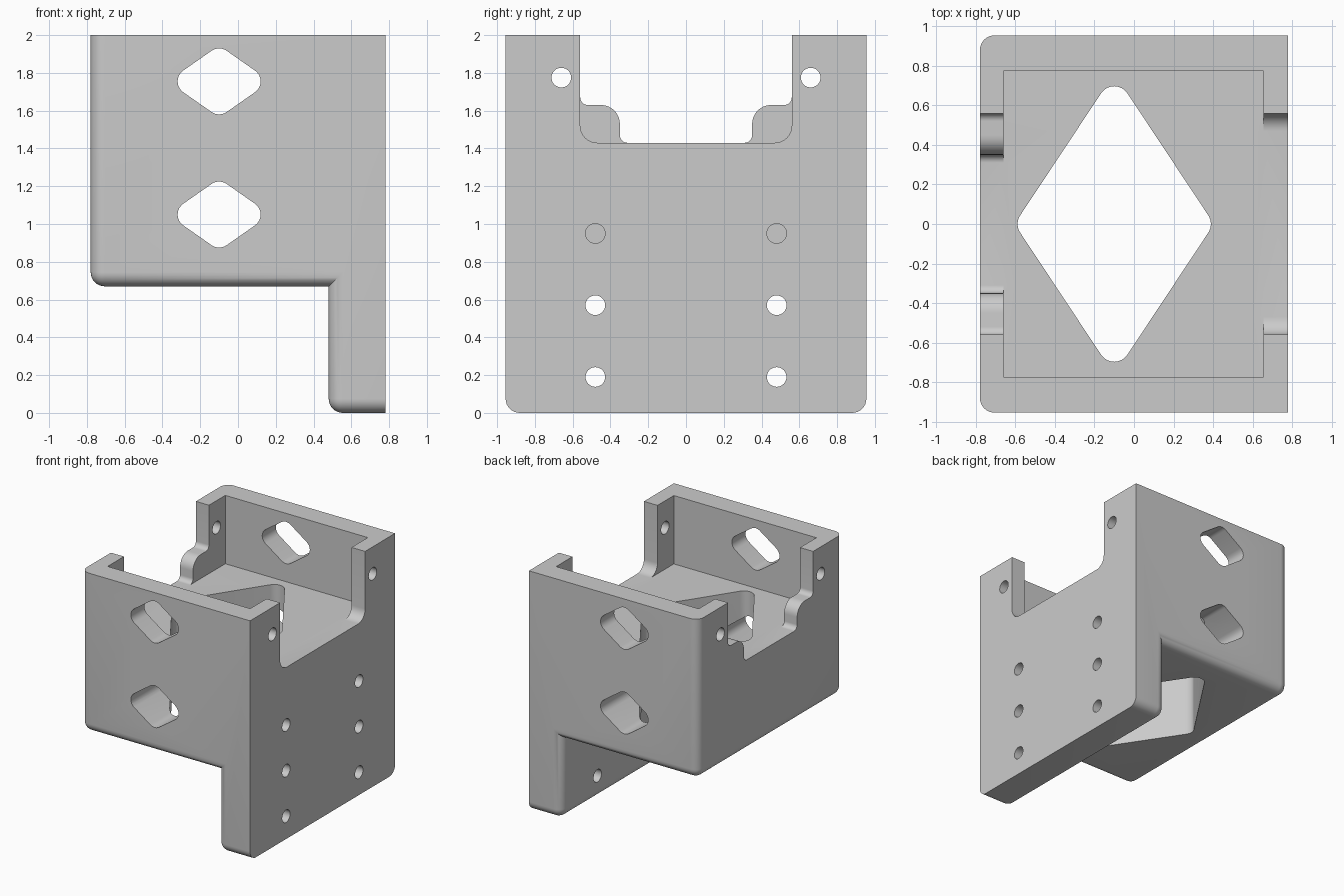
import bpy, bmesh, math
from mathutils import Vector

cube = bpy.data.objects.get("Cube")
if cube:
    bpy.data.objects.remove(cube, do_unlink=True)

# Main dimensions
HX, HY, TOP = 0.78, 0.955, 2.0
LEDGE, LEG_X = 0.67, 0.48        # underside of the box, inner face of the leg
FLOOR, ROUND = 1.43, 0.075

grey = bpy.data.materials.new("light_grey")
grey.use_nodes = True
colour = (0.6, 0.6, 0.6, 1)
grey.diffuse_color = colour
grey.node_tree.nodes["Principled BSDF"].inputs["Base Color"].default_value = colour


def rounded(corners, steps=8):
    """Turn (u, v, radius) corners into a polygon with arc fillets."""
    out = []
    for i, (u, v, r) in enumerate(corners):
        p = Vector((u, v))
        if r == 0:
            out.append(p)
            continue
        a = (Vector(corners[i - 1][:2]) - p).normalized()
        b = (Vector(corners[(i + 1) % len(corners)][:2]) - p).normalized()
        half = a.angle(b) / 2
        centre = p + (a + b).normalized() * (r / math.sin(half))
        start = p + a * (r / math.tan(half)) - centre
        end = p + b * (r / math.tan(half)) - centre
        for k in range(steps + 1):
            t = k / steps
            sweep = math.pi - 2 * half
            mix = (start * math.sin((1 - t) * sweep) + end * math.sin(t * sweep)) / math.sin(sweep)
            out.append(centre + mix)
    return out


def prism(name, points, axis, lo, hi):
    """Extrude a 2D outline along x, y or z."""
    place = {"x": lambda p, d: (d, p[0], p[1]),
             "y": lambda p, d: (p[0], d, p[1]),
             "z": lambda p, d: (p[0], p[1], d)}[axis]
    bm = bmesh.new()
    low = [bm.verts.new(place(p, lo)) for p in points]
    high = [bm.verts.new(place(p, hi)) for p in points]
    bm.faces.new(low)
    bm.faces.new(high)
    for i in range(len(low)):
        j = (i + 1) % len(low)
        bm.faces.new((low[i], low[j], high[j], high[i]))
    bmesh.ops.recalc_face_normals(bm, faces=bm.faces)
    mesh = bpy.data.meshes.new(name)
    bm.to_mesh(mesh)
    bm.free()
    obj = bpy.data.objects.new(name, mesh)
    bpy.context.collection.objects.link(obj)
    mesh.materials.append(grey)
    return obj


def box(x, y):
    return [(x[0], y[0]), (x[1], y[0]), (x[1], y[1]), (x[0], y[1])]


def diamond(u, v, a, b, r):
    return rounded([(u + a, v, r), (u, v + b, r), (u - a, v, r), (u, v - b, r)])


def circle(u, v, r, n=32):
    return [(u + r * math.cos(k * math.tau / n), v + r * math.sin(k * math.tau / n))
            for k in range(n)]


# Bracket body: box with a leg hanging from its right side
body = prism("bracket_body", [(-HX, TOP), (-HX, LEDGE), (LEG_X, LEDGE),
                              (LEG_X, 0), (HX, 0), (HX, TOP)], "y", -HY, HY)

# Round outer edges, keeping the top, the flat right face and the inner step sharp
bm = bmesh.new()
bm.from_mesh(body.data)


def is_rounded(e):
    p, q = (v.co for v in e.verts)
    on_top = p.z > TOP - .01 and q.z > TOP - .01
    on_right = p.x > HX - .01 and q.x > HX - .01
    across = abs(p.y - q.y) > .1
    inner_step = across and abs(p.x - LEG_X) < .01 and p.z > .1
    return not (on_top or on_right or inner_step)


bmesh.ops.bevel(bm, geom=[e for e in bm.edges if is_rounded(e)], offset=ROUND,
                segments=8, profile=0.5, affect="EDGES")
bm.to_mesh(body.data)
bm.free()

# Open cavity and diamond window through the floor
cutters = [
    prism("cavity_cutter", box((-.66, .655), (-.775, .775)), "z", FLOOR, 2.2),
    prism("floor_window_cutter", diamond(-.1, 0, .505, .762, .08), "z", .4, 1.7),
]

# Diamond windows through front and back
for z in (1.05, 1.755):
    cutters.append(prism("side_window_cutter", diamond(-.1, z, .272, .19, .07), "y", -1.2, 1.2))

# Plain notch in the right wall, stepped notch in the left wall
plain = [(-.56, 2.2, 0), (-.56, FLOOR, .09), (.56, FLOOR, .09), (.56, 2.2, 0)]
half = [(.35, FLOOR, .04), (.35, 1.63, .1), (.56, 1.63, .04), (.56, 2.2, 0)]
stepped = half + [(-u, v, r) for u, v, r in reversed(half)]
cutters.append(prism("right_notch_cutter", rounded(plain), "x", .6, .9))
cutters.append(prism("left_notch_cutter", rounded(stepped), "x", -.9, -.6))

# Screw holes: leg holes (the top pair is blind) and holes through both side walls
for side in (-1, 1):
    for z in (.19, .57, .95):
        cutters.append(prism("leg_hole_cutter", circle(side * .48, z, .052), "x", .44, .9))
    cutters.append(prism("wall_hole_cutter", circle(side * .66, 1.775, .052), "x", -.9, .9))

bpy.context.view_layer.objects.active = body
for cutter in cutters:
    cutter.hide_render = True
    mod = body.modifiers.new("cut", "BOOLEAN")
    mod.operation, mod.solver, mod.object = "DIFFERENCE", "EXACT", cutter
    bpy.ops.object.modifier_apply(modifier=mod.name)
    bpy.data.objects.remove(cutter, do_unlink=True)

for obj in bpy.context.selected_objects:
    obj.select_set(False)
body.select_set(True)
bpy.ops.object.shade_smooth_by_angle(angle=math.radians(30))
